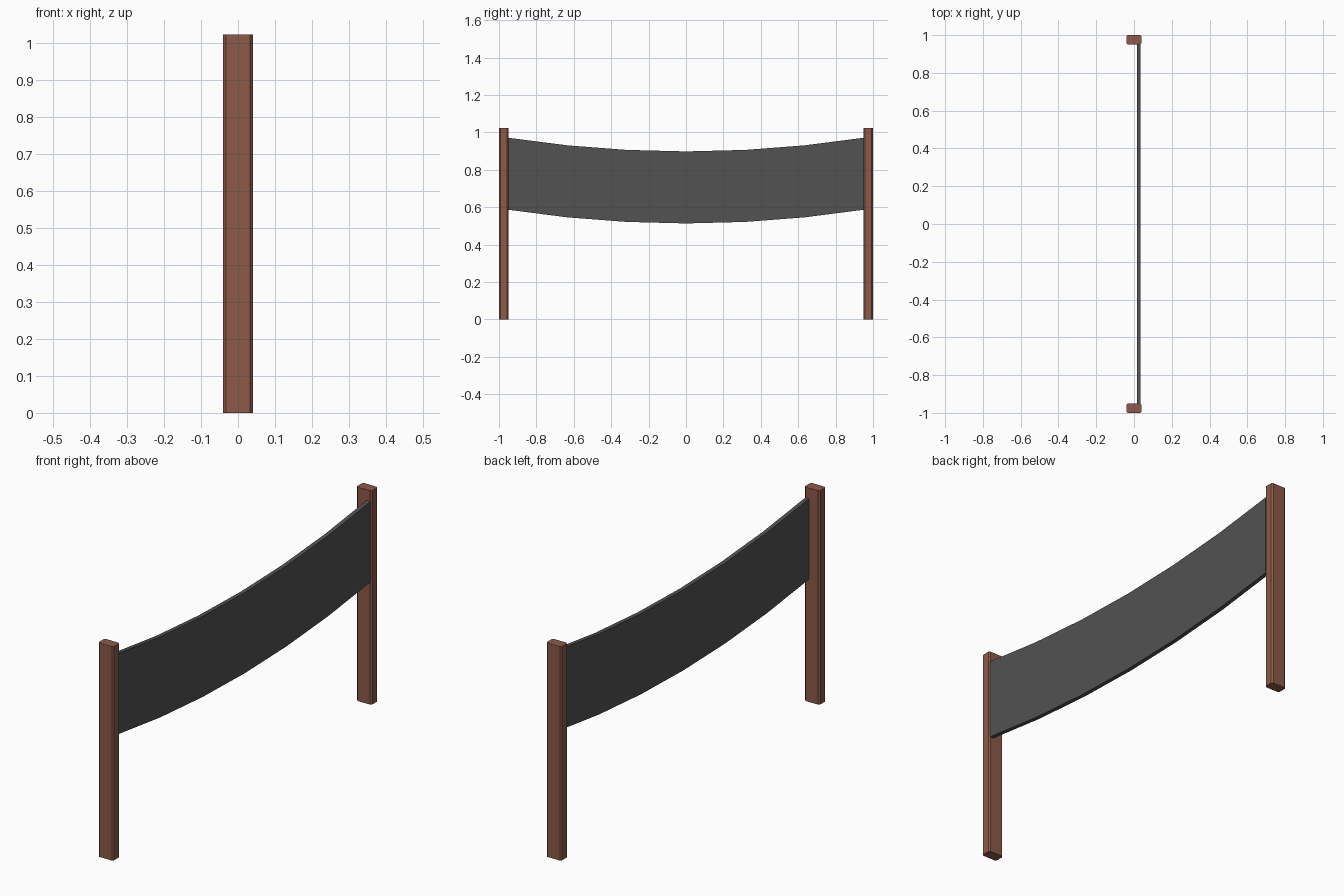
import bpy, bmesh

if "Cube" in bpy.data.objects:
    bpy.data.objects.remove(bpy.data.objects["Cube"])


def material(name, color):
    m = bpy.data.materials.new(name)
    m.diffuse_color = (*color, 1)
    m.use_nodes = True
    m.node_tree.nodes["Principled BSDF"].inputs["Base Color"].default_value = m.diffuse_color
    return m


def mesh_object(name, bm, mat):
    bmesh.ops.recalc_face_normals(bm, faces=bm.faces)
    me = bpy.data.meshes.new(name)
    bm.to_mesh(me)
    bm.free()
    me.materials.append(mat)
    ob = bpy.data.objects.new(name, me)
    bpy.context.collection.objects.link(ob)
    return ob


wood = material("brown wood", (0.262, 0.102, 0.065))
fabric = material("dark grey fabric", (0.085, 0.085, 0.085))

# Posts: upright boxes with chamfered vertical edges
HEIGHT, HALF_X, CH = 1.022, 0.04, 0.007
for name, y0, y1 in (("front_post", -1.0, -0.95), ("back_post", 0.95, 1.0)):
    bm = bmesh.new()
    outline = [(-HALF_X + CH, y0), (HALF_X - CH, y0), (HALF_X, y0 + CH), (HALF_X, y1 - CH),
               (HALF_X - CH, y1), (-HALF_X + CH, y1), (-HALF_X, y1 - CH), (-HALF_X, y0 + CH)]
    base = bm.faces.new([bm.verts.new((x, y, 0)) for x, y in outline])
    top = bmesh.ops.extrude_face_region(bm, geom=[base], use_keep_orig=True)["geom"]
    bmesh.ops.translate(bm, vec=(0, 0, HEIGHT),
                        verts=[v for v in top if isinstance(v, bmesh.types.BMVert)])
    mesh_object(name, bm, wood)

# Sagging net band: rectangular section swept along a parabola in six segments
SPAN, SEG, SAG = 0.95, 6, 0.073
bm = bmesh.new()
rings = []
for i in range(SEG + 1):
    t = 2 * i / SEG - 1
    drop = SAG * (1 - t * t)
    rings.append([bm.verts.new((x, SPAN * t, z - drop))
                  for x, z in ((0.015, 0.586), (0.035, 0.586), (0.035, 0.971), (0.015, 0.971))])
for a, b in zip(rings, rings[1:]):
    for k in range(4):
        n = (k + 1) % 4
        bm.faces.new((a[k], a[n], b[n], b[k]))
bm.faces.new(rings[0])
bm.faces.new(rings[-1])
mesh_object("hanging_net", bm, fabric)
